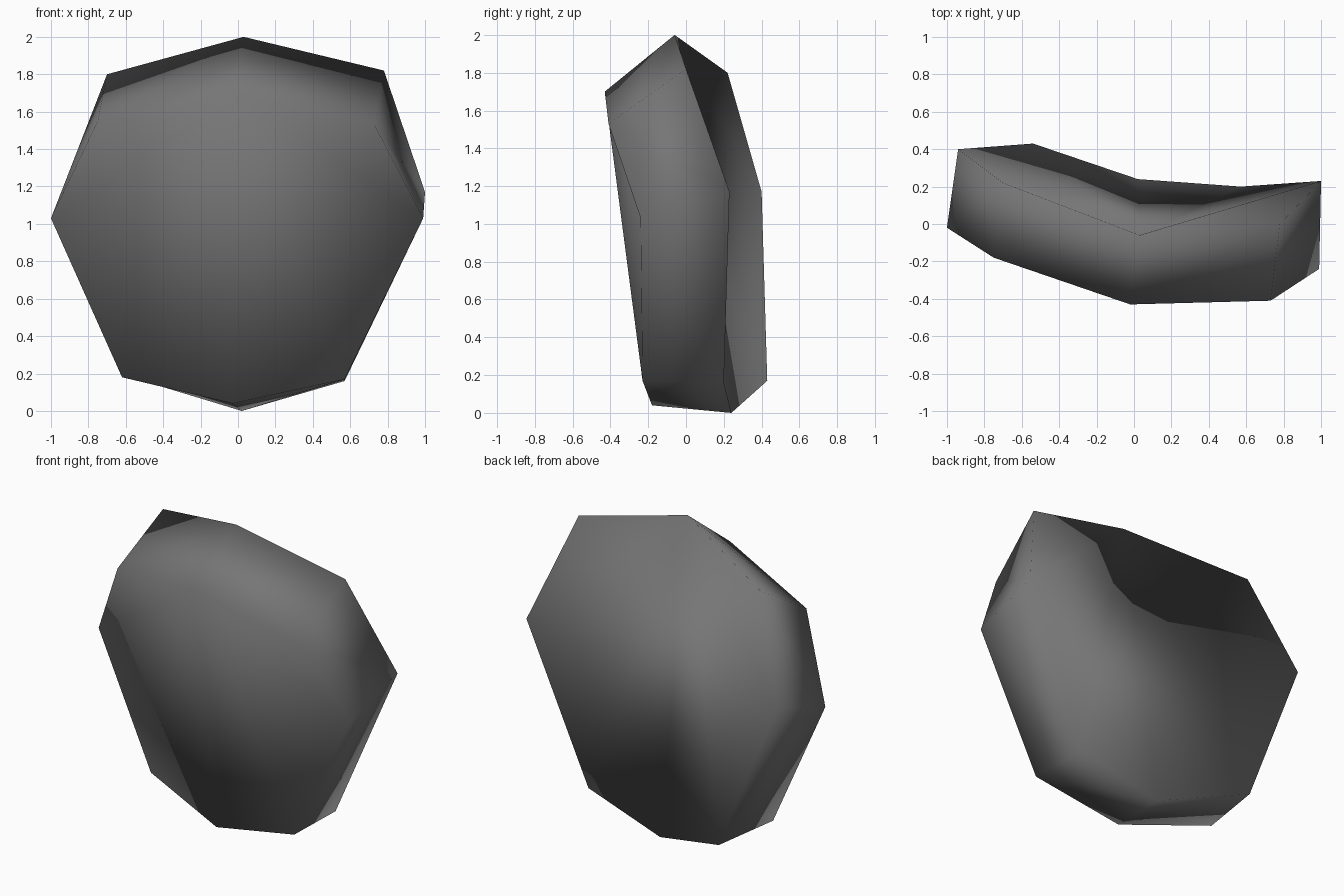
import bpy
import bmesh

# Remove the default cube if the scene has it
default_cube = bpy.data.objects.get("Cube")
if default_cube:
    bpy.data.objects.remove(default_cube, do_unlink=True)

# Eight-cornered outlines, starting at the top and going round by way of -x
FRONT_OUTLINE = [
    (-.02, -.43, 1.7), (-.75, -.18, 1.55), (-1, -.02, 1.03), (-.62, -.02, .18),
    (-.03, -.18, .04), (.57, -.23, .17), (.99, -.24, 1.03), (.73, -.41, 1.53),
]
BACK_OUTLINE = [
    (.03, -.06, 2), (-.7, .22, 1.8), (-.94, .4, 1.17), (-.54, .43, .17),
    (.02, .24, 0), (.57, .2, .16), (1, .23, 1.17), (.78, 0, 1.82),
]


def make_material(name, colour):
    material = bpy.data.materials.new(name)
    material.use_nodes = True
    material.diffuse_color = colour
    shader = next(n for n in material.node_tree.nodes if n.type == 'BSDF_PRINCIPLED')
    shader.inputs["Base Color"].default_value = colour
    shader.inputs["Roughness"].default_value = 0.9
    return material


def add_fan_cap(bm, ring):
    """Close a ring with triangles that spread from its top corner."""
    for a, b in zip(ring[1:], ring[2:]):
        bm.faces.new((ring[0], a, b))


# Bent stone slab: two faceted caps joined by a band of side faces
bm = bmesh.new()
front = [bm.verts.new(point) for point in FRONT_OUTLINE]
back = [bm.verts.new(point) for point in BACK_OUTLINE]
add_fan_cap(bm, front)
add_fan_cap(bm, back)
for i in range(len(front)):
    j = (i + 1) % len(front)
    bm.faces.new((front[i], front[j], back[i]))
    bm.faces.new((front[j], back[j], back[i]))
bmesh.ops.recalc_face_normals(bm, faces=bm.faces)

# The whole stone is smooth shaded, rim included
for face in bm.faces:
    face.smooth = True

mesh = bpy.data.meshes.new("stone_slab")
bm.to_mesh(mesh)
bm.free()
mesh.materials.append(make_material("dark grey stone", (.18, .18, .18, 1)))
stone_slab = bpy.data.objects.new("stone_slab", mesh)
bpy.context.collection.objects.link(stone_slab)
